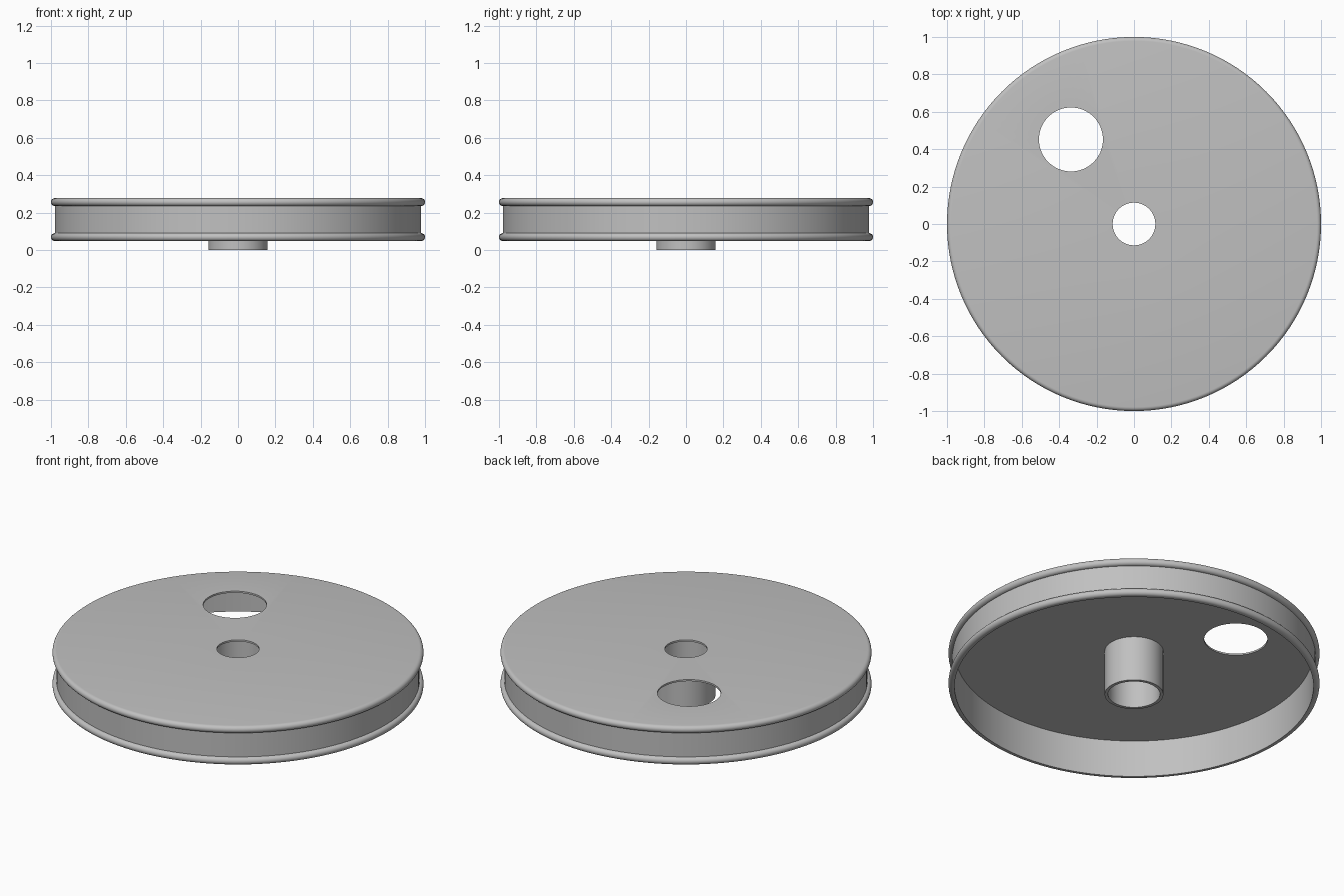
import bpy, bmesh, math
from mathutils import Vector

if "Cube" in bpy.data.objects:
    bpy.data.objects.remove(bpy.data.objects["Cube"], do_unlink=True)

SEGMENTS = 128
GREY = (0.53, 0.53, 0.53, 1)

metal = bpy.data.materials.new("grey_metal")
metal.use_nodes = True
metal.diffuse_color = GREY
metal.node_tree.nodes["Principled BSDF"].inputs["Base Color"].default_value = GREY


def lathe(name, profile):
    """Revolve a closed (radius, height) outline around the z axis."""
    bm = bmesh.new()
    rings = []
    for i in range(SEGMENTS):
        a = math.tau * i / SEGMENTS
        rings.append([bm.verts.new((r * math.cos(a), r * math.sin(a), z)) for r, z in profile])
    n = len(profile)
    for i, ring in enumerate(rings):
        after = rings[(i + 1) % SEGMENTS]
        for j in range(n):
            k = (j + 1) % n
            bm.faces.new((ring[j], after[j], after[k], ring[k]))
    bmesh.ops.recalc_face_normals(bm, faces=bm.faces)
    mesh = bpy.data.meshes.new(name)
    bm.to_mesh(mesh)
    bm.free()
    mesh.materials.append(metal)
    obj = bpy.data.objects.new(name, mesh)
    bpy.context.collection.objects.link(obj)
    return obj


def select_only(obj):
    bpy.ops.object.select_all(action="DESELECT")
    obj.select_set(True)
    bpy.context.view_layer.objects.active = obj


def bead(z, radius, start, steps=10):
    """Half-round flange edge, from its top to its bottom."""
    return [(start + radius * math.sin(math.pi * i / steps),
             z + radius * math.cos(math.pi * i / steps)) for i in range(steps + 1)]


TOP, BOTTOM, UNDERSIDE = 0.278, 0.048, 0.268
BEAD, WALL_OUT, WALL_IN = 0.0215, 0.9785, 0.967
SHAFT_HOLE = 0.114

# Drum: thin top plate, side wall and two half-round flanges, open below
drum = lathe("pulley_drum",
             [(SHAFT_HOLE, TOP)]
             + bead(TOP - BEAD, BEAD, WALL_OUT)
             + bead(BOTTOM + BEAD, BEAD, WALL_OUT)
             + [(WALL_IN, BOTTOM), (WALL_IN, UNDERSIDE), (SHAFT_HOLE, UNDERSIDE)])

# Hub tube under the plate
hub = lathe("hub_tube", [(0.14, 0), (0.158, 0), (0.158, UNDERSIDE), (0.14, UNDERSIDE)])

# Round off-centre hole through the plate
bpy.ops.mesh.primitive_cylinder_add(vertices=64, radius=0.171, depth=0.1,
                                    location=Vector((-0.337, 0.452, UNDERSIDE)))
cutter = bpy.context.object
cutter.name = "hole_cutter"
cutter.hide_render = True
select_only(drum)
cut = drum.modifiers.new("hole", "BOOLEAN")
cut.operation = "DIFFERENCE"
cut.solver = "EXACT"
cut.object = cutter
bpy.ops.object.modifier_apply(modifier=cut.name)
bpy.data.objects.remove(cutter, do_unlink=True)

# Smooth curved surfaces, keep the corners crisp
for part in (drum, hub):
    select_only(part)
    bpy.ops.object.shade_smooth_by_angle(angle=math.radians(30))
